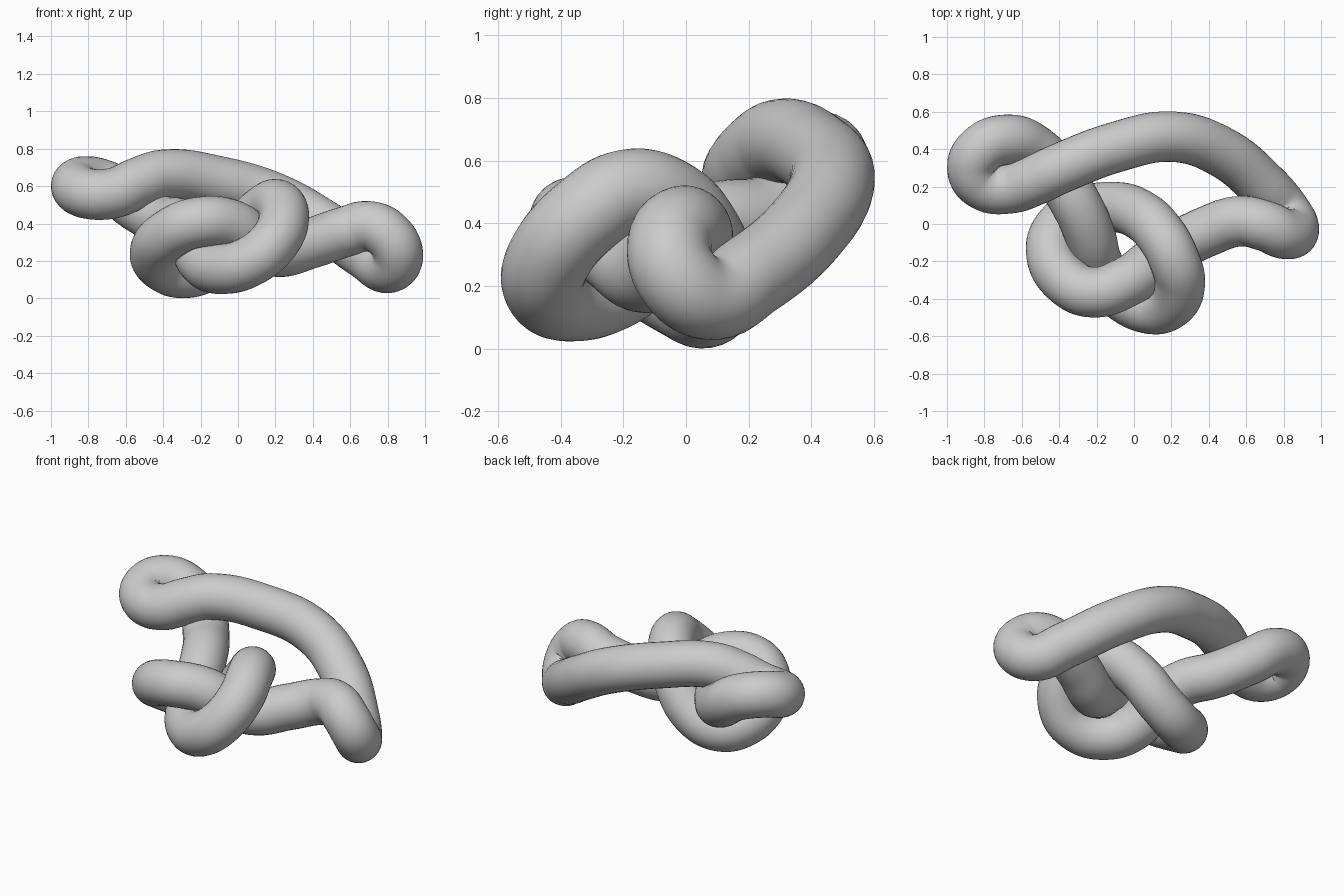
import bpy

RADIUS = 0.135

# centre line of the knotted loop, in order around the loop
path = [
    (-0.40, 0.295, 0.66), (-0.10, 0.41, 0.625), (0.20, 0.467, 0.535),
    (0.46, 0.39, 0.39), (0.69, 0.205, 0.23),                          # long arc
    (0.805, 0.07, 0.163), (0.855, -0.03, 0.235), (0.805, -0.052, 0.335),
    (0.70, -0.01, 0.385), (0.57, 0.015, 0.355),                       # right curl
    (0.39, -0.04, 0.295), (0.20, -0.14, 0.25), (0.10, -0.21, 0.30),
    (-0.04, -0.31, 0.395), (-0.22, -0.365, 0.405), (-0.365, -0.30, 0.345),
    (-0.443, -0.15, 0.25), (-0.40, -0.02, 0.17),                      # left knot lobe
    (-0.28, 0.06, 0.136), (-0.12, 0.09, 0.20), (0.03, 0.05, 0.355),
    (0.145, -0.06, 0.475), (0.215, -0.19, 0.50), (0.245, -0.32, 0.425),
    (0.19, -0.43, 0.30), (0.07, -0.45, 0.20),                         # right knot lobe
    (-0.09, -0.36, 0.158), (-0.19, -0.22, 0.20), (-0.235, -0.06, 0.325),
    (-0.30, 0.09, 0.395), (-0.40, 0.25, 0.415), (-0.53, 0.395, 0.485),  # rising strand
    (-0.68, 0.45, 0.59), (-0.82, 0.395, 0.625), (-0.864, 0.29, 0.595),
    (-0.80, 0.205, 0.56), (-0.67, 0.19, 0.562), (-0.53, 0.235, 0.62),   # left curl
]

curve = bpy.data.curves.new("knotted_tube", 'CURVE')
curve.dimensions = '3D'
curve.resolution_u = 8
curve.bevel_depth = RADIUS
curve.bevel_resolution = 14
spline = curve.splines.new('BEZIER')
spline.bezier_points.add(len(path) - 1)
for point, co in zip(spline.bezier_points, path):
    point.co = co
    point.handle_left_type = point.handle_right_type = 'AUTO'
spline.use_cyclic_u = True

# sweep the round section and keep it as a smooth mesh
tube = bpy.data.objects.new("knotted_tube", curve)
bpy.context.collection.objects.link(tube)
bpy.context.view_layer.objects.active = tube
tube.select_set(True)
bpy.ops.object.convert(target='MESH')
bpy.ops.object.shade_smooth()
